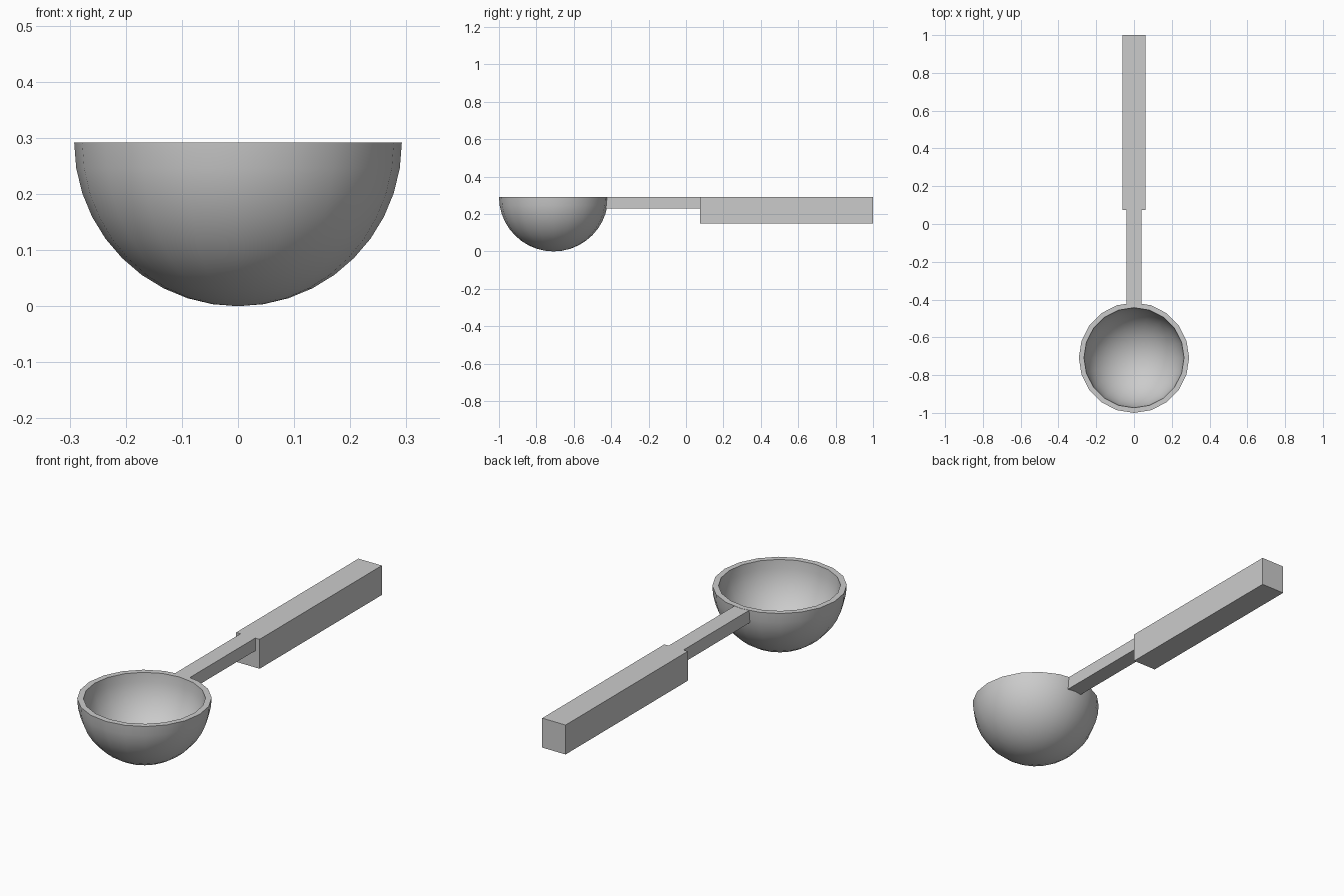
import bpy, bmesh, math

if "Cube" in bpy.data.objects:
    bpy.data.objects.remove(bpy.data.objects["Cube"])

R_OUT, R_IN = 0.292, 0.265
RIM_Z, BOWL_Y, SIDES, RINGS = 0.292, -0.708, 20, 10


def finish(name, bm):
    bmesh.ops.recalc_face_normals(bm, faces=bm.faces)
    mesh = bpy.data.meshes.new(name)
    bm.to_mesh(mesh)
    bm.free()
    obj = bpy.data.objects.new(name, mesh)
    bpy.context.collection.objects.link(obj)
    return obj


def box(name, x, y, z):
    bm = bmesh.new()
    bmesh.ops.create_cube(bm, size=1)
    for v in bm.verts:
        for i, (lo, hi) in enumerate((x, y, z)):
            v.co[i] = lo if v.co[i] < 0 else hi
    return finish(name, bm)


# Bowl: thick hemispherical shell, lathed from outer pole over the rim to inner pole
bm = bmesh.new()
angles = [math.pi / 2 * i / RINGS for i in range(RINGS + 1)]
profile = [(R_OUT * math.sin(a), -R_OUT * math.cos(a)) for a in angles]
profile += [(R_IN * math.sin(a), -R_IN * math.cos(a)) for a in reversed(angles)]
verts = [bm.verts.new((r, BOWL_Y, RIM_Z + z)) for r, z in profile]
edges = [bm.edges.new(pair) for pair in zip(verts, verts[1:])]
bmesh.ops.spin(bm, geom=verts + edges, cent=(0, BOWL_Y, 0), axis=(0, 0, 1),
               angle=2 * math.pi, steps=SIDES, use_merge=True)
bmesh.ops.remove_doubles(bm, verts=bm.verts, dist=0.0005)
bowl = finish("bowl", bm)
bpy.context.view_layer.objects.active = bowl
bowl.select_set(True)
bpy.ops.object.shade_smooth_by_angle(angle=math.radians(40))

# Neck: thin bar running from the bowl wall into the handle
box("neck", (-0.039, 0.039), (-0.434, 0.085), (0.23, 0.291))

# Handle: thicker square grip, flush with the neck on top
box("handle", (-0.062, 0.062), (0.075, 1.0), (0.15, 0.291))
